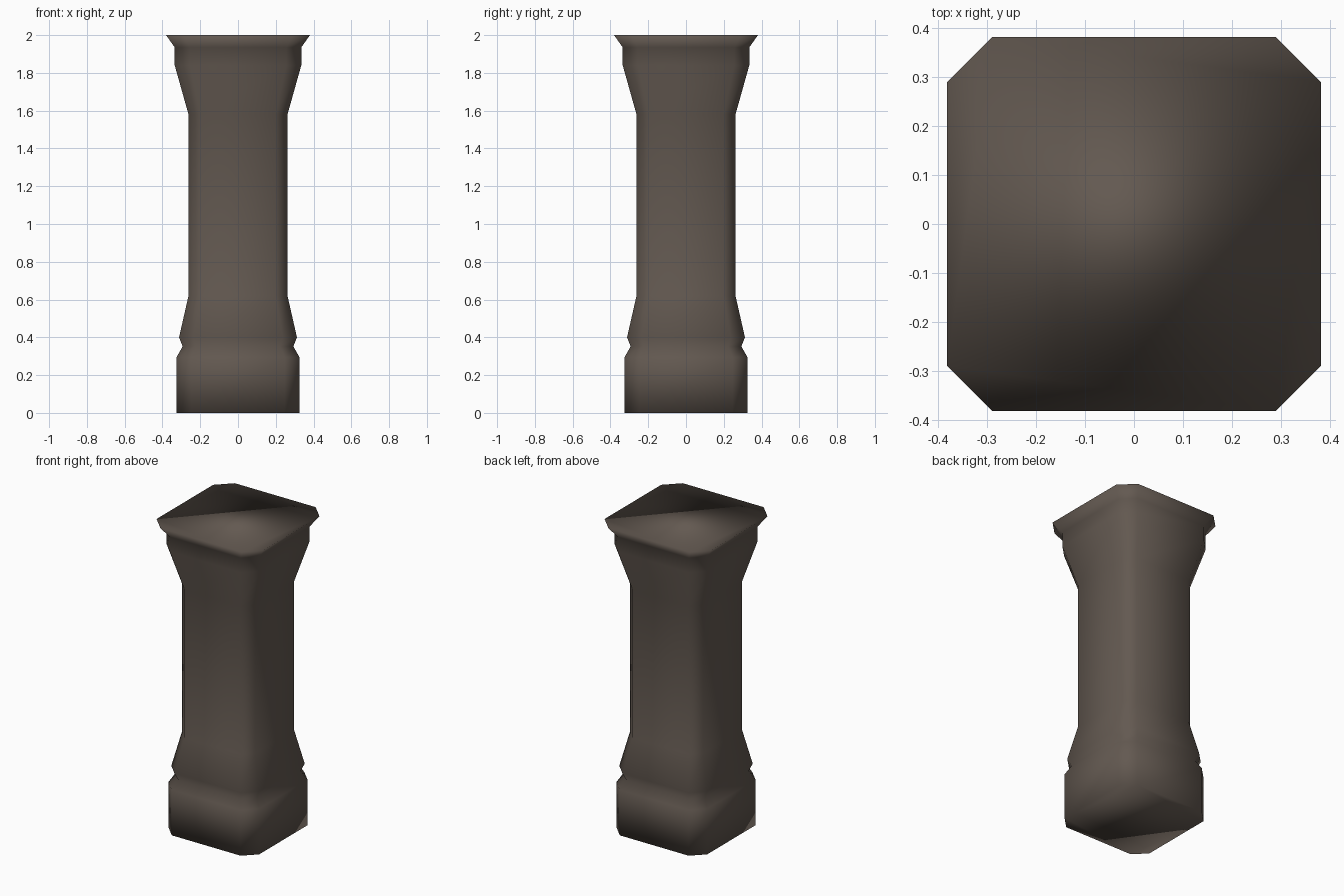
import bpy, bmesh

if "Cube" in bpy.data.objects:
    bpy.data.objects.remove(bpy.data.objects["Cube"])

# Stone colour
stone = bpy.data.materials.new("brown_grey_stone")
stone.diffuse_color = (0.125, 0.100, 0.082, 1)
stone.use_nodes = True
stone.node_tree.nodes["Principled BSDF"].inputs["Base Color"].default_value = stone.diffuse_color

# Pillar profile: (height, half width)
PROFILE = [(0, 0.325), (0.295, 0.325), (0.352, 0.293), (0.40, 0.312),
           (0.62, 0.262), (1.58, 0.262), (1.84, 0.335), (1.935, 0.335), (2.0, 0.381)]
CORNER = 0.76  # where the corner chamfer starts, as a share of the half width


def ring(bm, z, w):
    """Square cross-section with chamfered corners, counter-clockwise."""
    c = w * CORNER
    pts = [(w, -c), (w, c), (c, w), (-c, w), (-w, c), (-w, -c), (-c, -w), (c, -w)]
    return [bm.verts.new((x, y, z)) for x, y in pts]


# Pillar: base block, grooved foot, shaft and flared cap in one skin
bm = bmesh.new()
rings = [ring(bm, z, w) for z, w in PROFILE]
for low, high in zip(rings, rings[1:]):
    for i in range(8):
        j = (i + 1) % 8
        bm.faces.new((low[i], low[j], high[j], high[i]))
bm.faces.new(rings[-1])
bm.faces.new(rings[0][::-1])
for f in bm.faces:
    f.smooth = True

mesh = bpy.data.meshes.new("pillar")
bm.to_mesh(mesh)
bm.free()
mesh.materials.append(stone)
bpy.context.collection.objects.link(bpy.data.objects.new("pillar", mesh))
